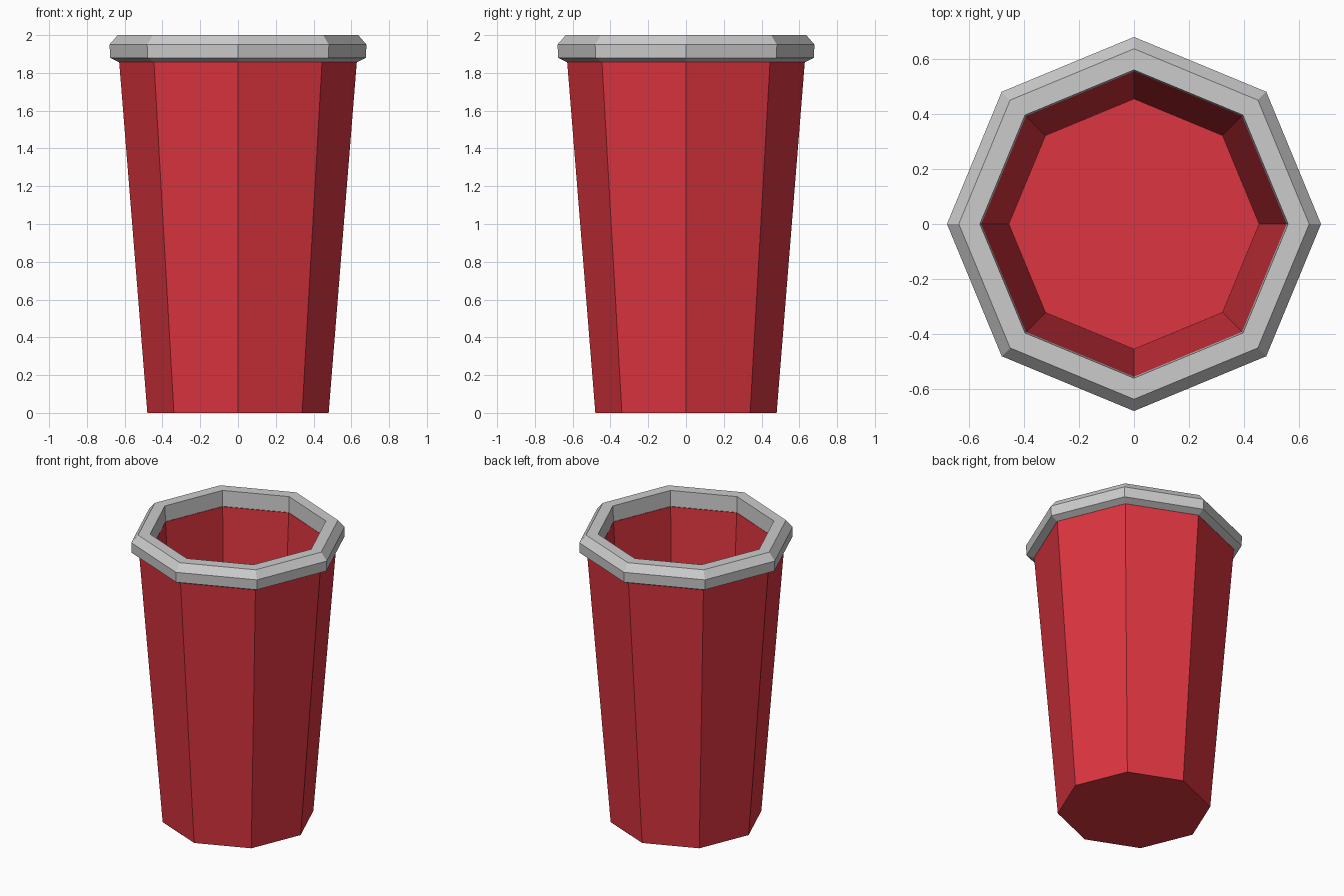
import bpy, bmesh
from math import cos, sin, tau

if "Cube" in bpy.data.objects:
    bpy.data.objects.remove(bpy.data.objects["Cube"])

SIDES = 8

def material(name, color):
    m = bpy.data.materials.new(name)
    m.diffuse_color = color
    m.use_nodes = True
    m.node_tree.nodes["Principled BSDF"].inputs["Base Color"].default_value = m.diffuse_color
    return m

def lathe(name, profile, closed, mat=None):
    """Revolve (radius, z) points into flat faces; cap both ends if not closed."""
    bm = bmesh.new()
    rings = [[bm.verts.new((r * cos(tau * i / SIDES), r * sin(tau * i / SIDES), z))
              for i in range(SIDES)] for r, z in profile]
    pairs = list(zip(rings, rings[1:]))
    if closed:
        pairs.append((rings[-1], rings[0]))
    else:
        bm.faces.new(rings[0])
        bm.faces.new(rings[-1])
    for a, b in pairs:
        for i in range(SIDES):
            j = (i + 1) % SIDES
            bm.faces.new((a[i], a[j], b[j], b[i]))
    bmesh.ops.recalc_face_normals(bm, faces=bm.faces)
    mesh = bpy.data.meshes.new(name)
    bm.to_mesh(mesh)
    bm.free()
    obj = bpy.data.objects.new(name, mesh)
    bpy.context.collection.objects.link(obj)
    if mat:
        mesh.materials.append(mat)
    return obj

red = material("red", (0.72, 0.035, 0.05, 1))

# Tapered hollow body: outer wall, hidden top edge, inner wall, floor
lathe("cup_body", [(0.48, 0), (0.63, 1.87), (0.555, 1.89), (0.455, 0.08)], False, red)

# Bevelled rim band
lathe("cup_rim", [(0.63, 1.857), (0.677, 1.88), (0.68, 1.95), (0.637, 2.0),
                  (0.56, 2.0), (0.555, 1.892)], True)
